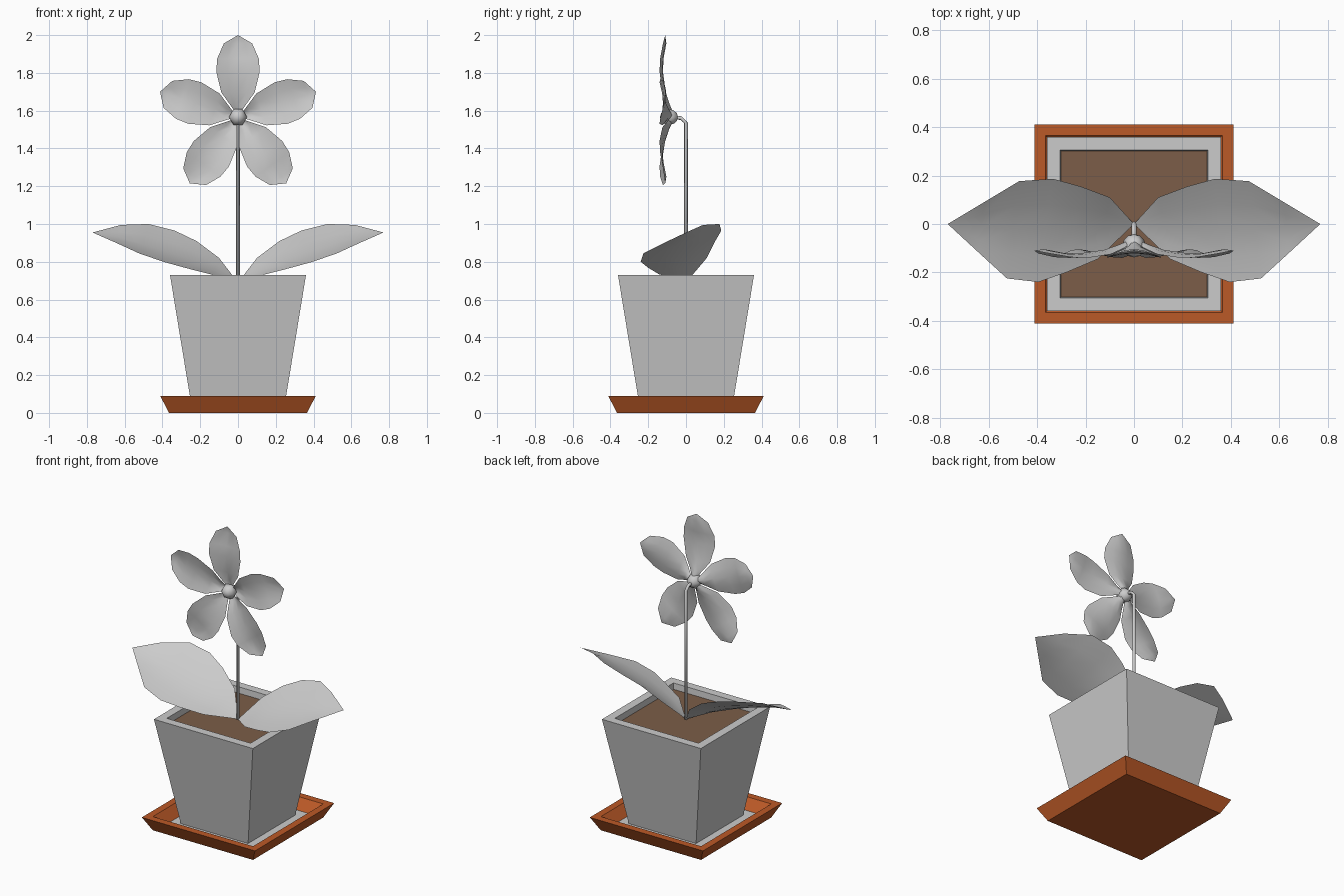
import bpy, bmesh, math
from mathutils import Vector, Matrix

if "Cube" in bpy.data.objects:
    bpy.data.objects.remove(bpy.data.objects["Cube"])


def finish(name, bm, color=None, smooth=False, fix=True):
    bmesh.ops.remove_doubles(bm, verts=bm.verts, dist=1e-5)
    if fix:
        bmesh.ops.recalc_face_normals(bm, faces=bm.faces)
    me = bpy.data.meshes.new(name)
    for f in bm.faces:
        f.smooth = smooth
    bm.to_mesh(me)
    bm.free()
    ob = bpy.data.objects.new(name, me)
    bpy.context.collection.objects.link(ob)
    if color:
        mat = bpy.data.materials.new(name + "_color")
        mat.diffuse_color = (*color, 1)
        mat.use_nodes = True
        mat.node_tree.nodes["Principled BSDF"].inputs["Base Color"].default_value = mat.diffuse_color
        me.materials.append(mat)
    return ob


def grid(bm, rows, close=False):
    """Skin neighbouring rows of points with quads (triangles at collapsed ends)."""
    vs = [[bm.verts.new(p) for p in r] for r in rows]
    n = len(rows[0])
    for a, b in zip(vs, vs[1:]):
        for i in range(n if close else n - 1):
            j = (i + 1) % n
            bm.faces.new((a[i], a[j], b[j], b[i]))
    return vs


def square(h, z):
    return [(-h, -h, z), (h, -h, z), (h, h, z), (-h, h, z)]


def vessel(name, profile, color=None):
    bm = bmesh.new()
    vs = grid(bm, [square(h, z) for h, z in profile], True)
    bm.faces.new(vs[0][::-1])
    return finish(name, bm, color, fix=False)


def plate(name, h, z, color=None):
    bm = bmesh.new()
    bm.faces.new([bm.verts.new(p) for p in square(h, z)])
    return finish(name, bm, color, fix=False)


# Saucer, pot and soil
vessel("saucer", [(.365, 0), (.412, .09), (.365, .09), (.31, .03)], (.5, .1, .02))
plate("saucer_floor", .31, .03)
vessel("pot", [(.245, .03), (.36, .73), (.305, .73), (.302, .69)])
plate("soil", .302, .69, (.2, .11, .065))

# Stem: straight, bent forward at the top
path = [Vector(p) for p in ((0, 0, .68), (0, 0, 1.535), (0, -.025, 1.56), (0, -.08, 1.568))]
rows = []
for i, p in enumerate(path):
    d = (path[min(i + 1, 3)] - path[max(i - 1, 0)]).normalized()
    side = Vector((1, 0, 0))
    up = d.cross(side)
    rows.append([p + .01 * (math.cos(a) * side + math.sin(a) * up)
                 for a in (k * math.tau / 8 for k in range(8))])
bm = bmesh.new()
vs = grid(bm, rows, True)
bm.faces.new(vs[0][::-1])
bm.faces.new(vs[-1])
finish("stem", bm, smooth=True)

# Flower centre
C = Vector((0, -.09, 1.566))
bm = bmesh.new()
bmesh.ops.create_uvsphere(bm, u_segments=6, v_segments=6, radius=.048,
                          matrix=Matrix.Translation(C) @ Matrix.Rotation(math.pi / 2, 4, 'X')
                          @ Matrix.Rotation(math.pi / 6, 4, 'Z'))
finish("flower_centre", bm, smooth=True)

# Petals: distance from centre, half width, depth
petal = [(.02, .01, -.085), (.07, .045, -.105), (.13, .088, -.125), (.24, .115, -.14),
         (.31, .11, -.137), (.39, .075, -.122), (.434, 0, -.11)]
for k in range(5):
    bm = bmesh.new()
    rot = Matrix.Rotation(k * math.tau / 5, 3, 'Y')
    rows = []
    for r, w, y in petal:
        row = [Vector((w * t, y + .018 * (1 - t * t) * (w > 0), r)) for t in (-1, -.5, 0, .5, 1)]
        rows.append([rot @ p + Vector((0, 0, C.z)) for p in row])
    grid(bm, rows)
    finish(f"petal_{k + 1}", bm, smooth=True)

# Leaves: matching points on the back and front edges, mirrored in x
back = [(0, 0, .69), (.10, .11, .82), (.22, .155, .91), (.335, .187, .965),
        (.475, .177, 1.0), (.62, .09, .995), (.77, 0, .955)]
front = [(0, 0, .69), (.15, -.145, .735), (.28, -.20, .768), (.395, -.24, .80),
         (.525, -.225, .845), (.64, -.12, .898), (.77, 0, .955)]
for name, s in (("leaf_right", 1), ("leaf_left", -1)):
    bm = bmesh.new()
    rows = []
    for a, b in zip(back, front):
        a, b = Vector(a), Vector(b)
        sag = .07 * (a - b).length
        row = [a.lerp(b, t) - Vector((0, 0, sag * 4 * t * (1 - t))) for t in (0, .25, .5, .75, 1)]
        rows.append([(s * p.x, p.y, p.z) for p in row])
    grid(bm, rows)
    leaf = finish(name, bm, smooth=True)
    if leaf.data.polygons[8].normal.z < 0:
        leaf.data.flip_normals()
